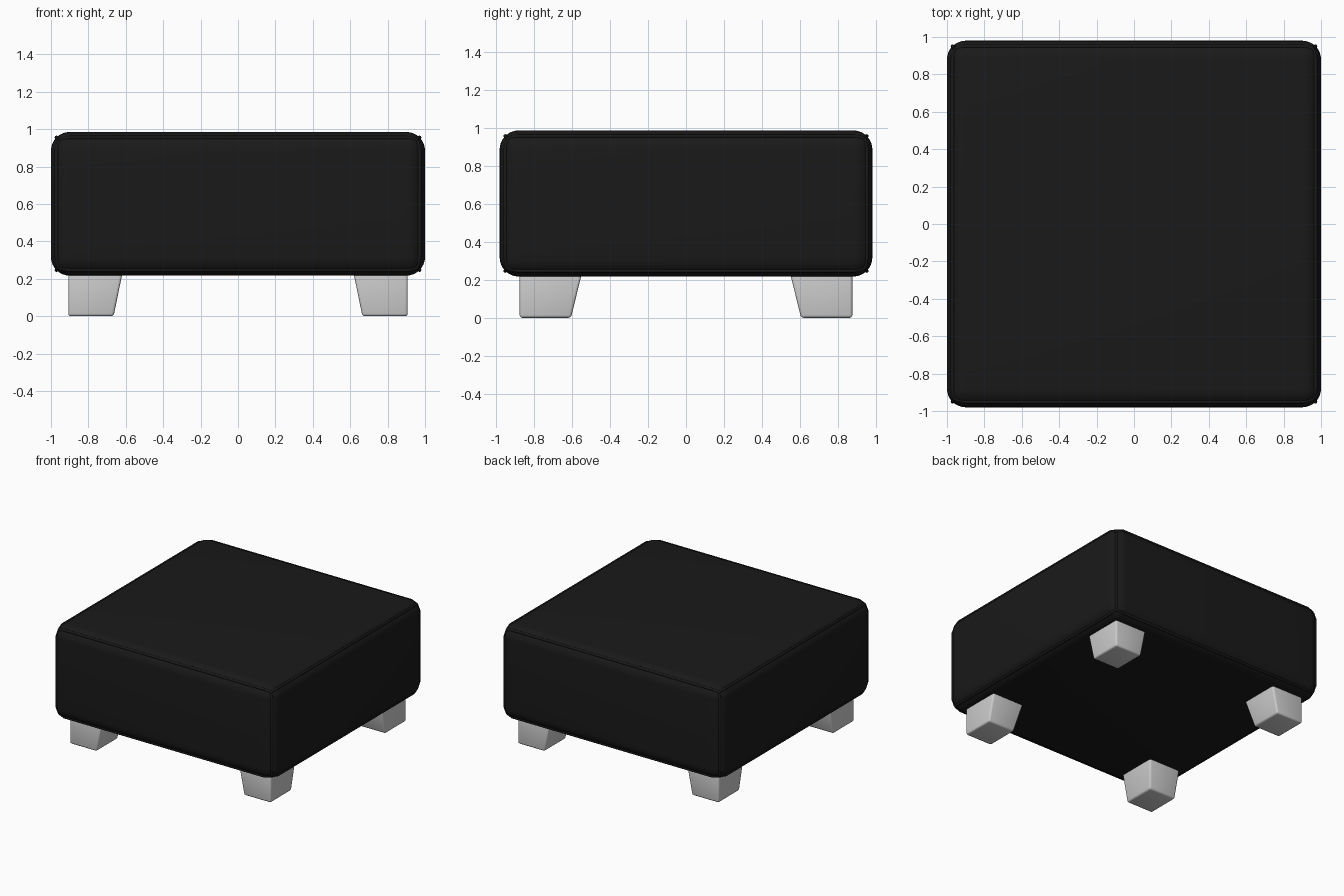
import bpy, bmesh
from mathutils import Vector
from itertools import product

if "Cube" in bpy.data.objects:
    bpy.data.objects.remove(bpy.data.objects["Cube"])

HX, HY = 1.0, 0.98           # half width and depth of the cushion
Z0, Z1 = 0.217, 0.985        # cushion bottom and top
R = 0.1                      # edge rounding
black = bpy.data.materials.new("black_fabric")
black.diffuse_color = (0.01, 0.01, 0.01, 1)
black.use_nodes = True
black.node_tree.nodes["Principled BSDF"].inputs["Base Color"].default_value = black.diffuse_color


def rounded_box(name, bottom, top, width, segments):
    """Box from two (x0, x1, y0, y1, z) rectangles with bevelled edges."""
    bm = bmesh.new()
    rings = []
    for x0, x1, y0, y1, z in (bottom, top):
        rings.append([bm.verts.new(p) for p in
                      ((x0, y0, z), (x1, y0, z), (x1, y1, z), (x0, y1, z))])
    low, high = rings
    bm.faces.new(low[::-1])
    bm.faces.new(high)
    for i in range(4):
        j = (i + 1) % 4
        bm.faces.new((low[i], low[j], high[j], high[i]))
    bmesh.ops.recalc_face_normals(bm, faces=bm.faces)
    bmesh.ops.bevel(bm, geom=bm.edges[:], offset=width, segments=segments,
                    profile=0.5, affect='EDGES')
    for f in bm.faces:
        f.smooth = True
    me = bpy.data.meshes.new(name)
    bm.to_mesh(me)
    bm.free()
    ob = bpy.data.objects.new(name, me)
    bpy.context.collection.objects.link(ob)
    return ob


# Cushion block
cushion = rounded_box("cushion", (-HX, HX, -HY, HY, Z0), (-HX, HX, -HY, HY, Z1), R, 8)
cushion.data.materials.append(black)

# Thin seam running along the middle of every rounded edge
seam = bpy.data.curves.new("cushion_seam", 'CURVE')
seam.dimensions = '3D'
seam.bevel_depth = 0.01
seam.bevel_resolution = 2
half = Vector((HX, HY, (Z1 - Z0) / 2))
mid = Vector((0, 0, (Z0 + Z1) / 2))
for axis, s, t in product(range(3), (-1, 1), (-1, 1)):
    a, b = [k for k in range(3) if k != axis]
    sp = seam.splines.new('POLY')
    sp.points.add(3)
    corner, edge = R * 0.423, R * 0.293
    ends = ((-1, corner, corner), (-1, R, edge), (1, R, edge), (1, corner, corner))
    for point, (sign, along, inset) in zip(sp.points, ends):
        p = Vector()
        p[axis] = sign * (half[axis] - along)
        p[a] = s * (half[a] - inset)
        p[b] = t * (half[b] - inset)
        point.co = (*(p + mid), 1)
seam.materials.append(black)
bpy.context.collection.objects.link(bpy.data.objects.new("cushion_seam", seam))

# Four feet: straight outside, tapering on the inner sides
for sx, sy in product((-1, 1), (-1, 1)):
    name = ("front" if sy < 0 else "back") + ("_left" if sx < 0 else "_right") + "_foot"
    rects = [(sx * xi, sx * 0.907, sy * yi, sy * 0.875, z)
             for xi, yi, z in ((0.665, 0.605, 0.0), (0.617, 0.547, 0.235))]
    rounded_box(name, *rects, 0.014, 3)
